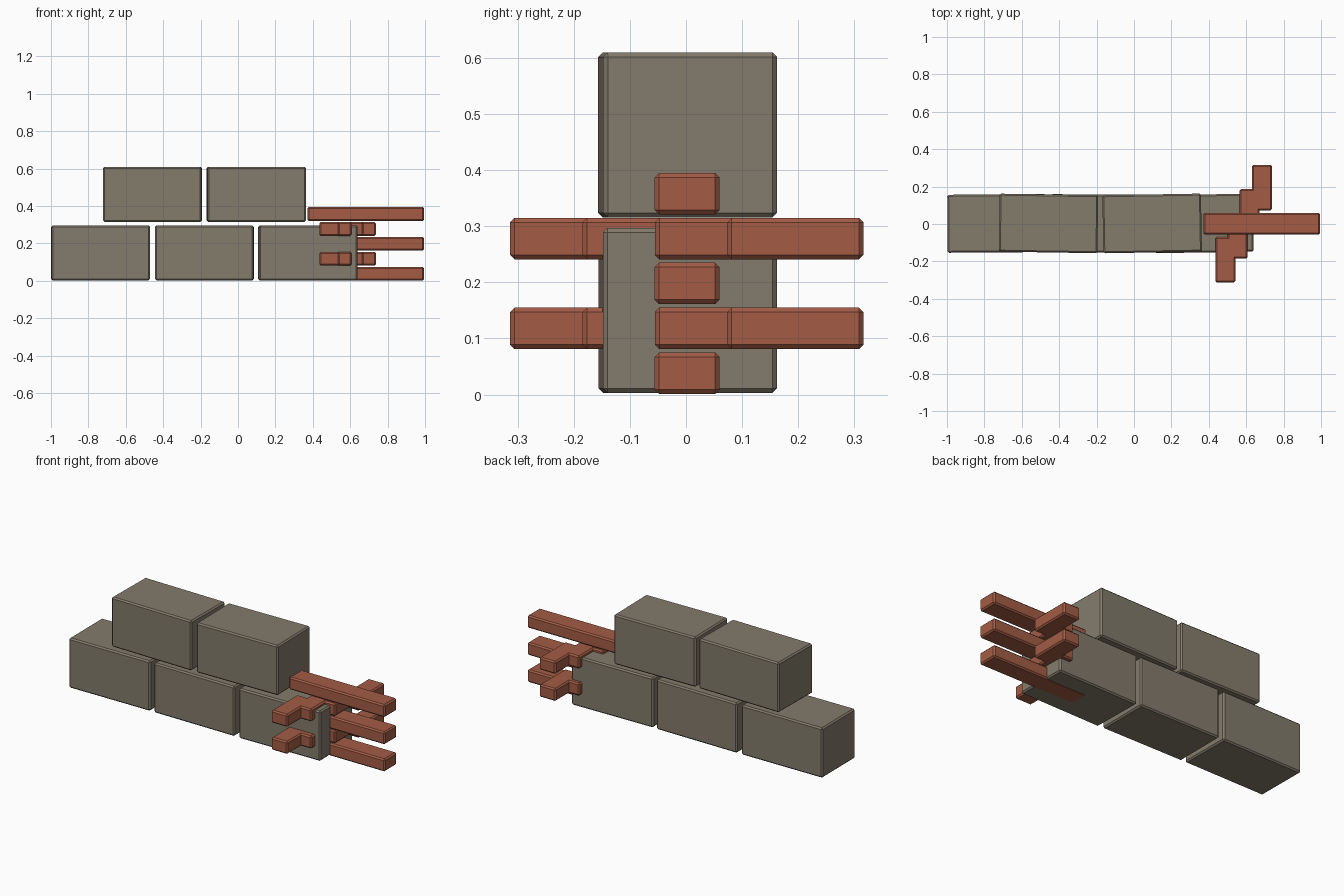
import bpy
import math

if "Cube" in bpy.data.objects:
    bpy.data.objects.remove(bpy.data.objects["Cube"], do_unlink=True)


def make_material(name, color):
    mat = bpy.data.materials.new(name)
    mat.use_nodes = True
    mat.diffuse_color = (*color, 1)
    mat.node_tree.nodes["Principled BSDF"].inputs["Base Color"].default_value = (*color, 1)
    return mat


STONE = make_material("grey_stone", (0.23, 0.20, 0.15))
BRICK = make_material("red_brick", (0.37, 0.107, 0.06))


def beveled_box(name, center, size, mat, bevel, turn=0.0):
    """Box with a single chamfer on every edge, turned about z in degrees."""
    bpy.ops.mesh.primitive_cube_add(size=1, location=center)
    obj = bpy.context.object
    obj.name = name
    obj.scale = size
    bpy.ops.object.transform_apply(location=False, rotation=False, scale=True)
    obj.rotation_euler.z = math.radians(turn)
    mod = obj.modifiers.new("chamfer", 'BEVEL')
    mod.width = bevel
    mod.segments = 1
    obj.data.materials.append(mat)
    return obj


# Lower and upper courses of stone blocks, each slightly askew
block_size = (0.527, 0.31, 0.294)
for i, turn in enumerate((0.4, -0.3, 0.9)):
    beveled_box(f"lower_block_{i + 1}", (-0.734 + 0.554 * i, 0.003, 0.150),
                block_size, STONE, 0.008, turn)
for i, turn in enumerate((-0.9, 1.0)):
    beveled_box(f"upper_block_{i + 1}", (-0.457 + 0.554 * i, 0.003, 0.463),
                block_size, STONE, 0.008, turn)

# Long bricks running out of the wall end
for i in range(3):
    beveled_box(f"long_brick_{i + 1}", (0.683, 0.002, 0.038 + 0.16 * i),
                (0.625, 0.116, 0.074), BRICK, 0.008)

# Staggered cross bricks between the long ones
for layer in range(2):
    for i in range(4):
        beveled_box(f"cross_brick_{layer + 1}_{i + 1}",
                    (0.488 + 0.0653 * i, -0.192 + 0.129 * i, 0.118 + 0.16 * layer),
                    (0.107, 0.243, 0.074), BRICK, 0.008)
